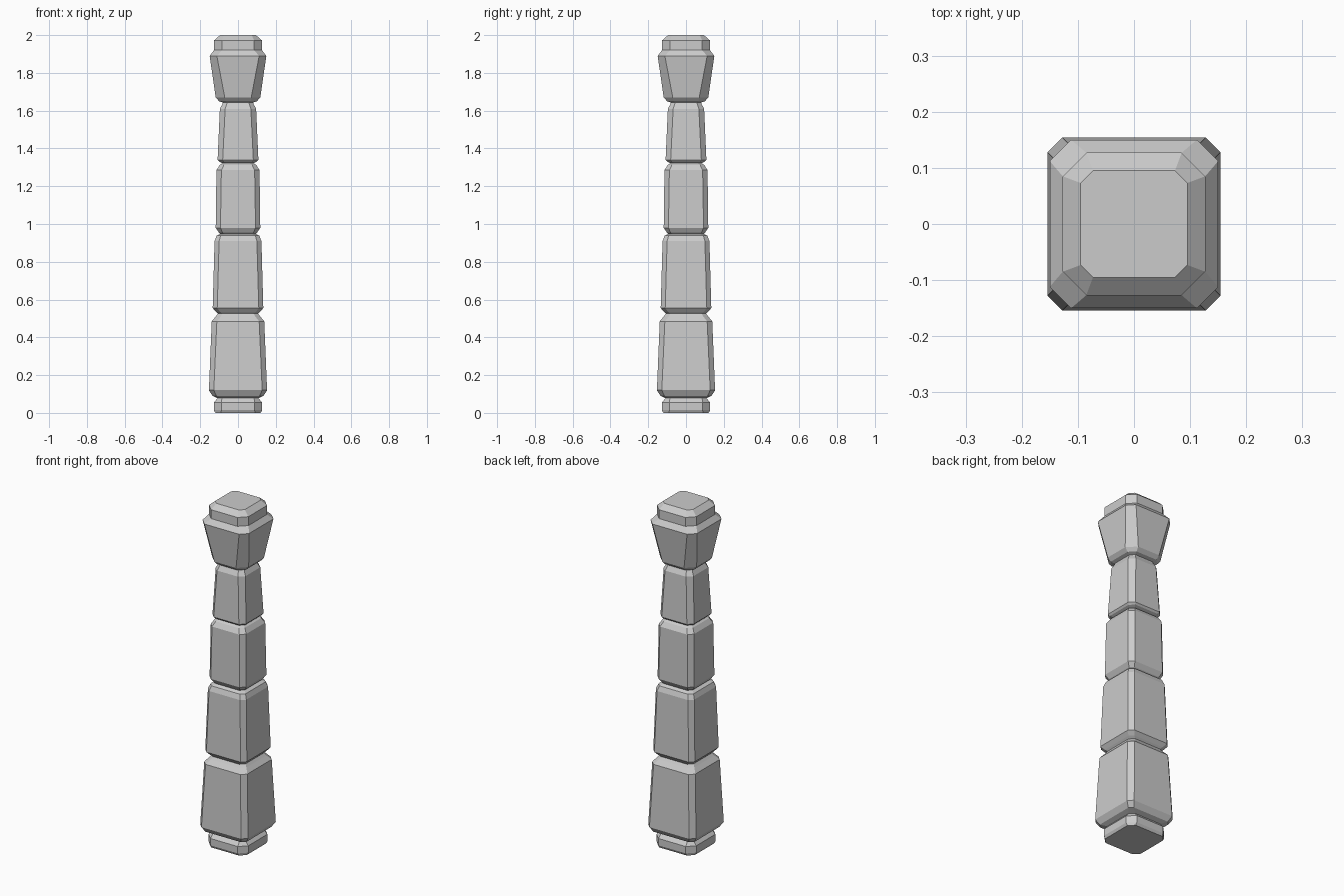
import bpy, bmesh

if "Cube" in bpy.data.objects:
    bpy.data.objects.remove(bpy.data.objects["Cube"])


def ring(bm, half, flat, z):
    """Square with cut corners: half-width and half-length of each flat side."""
    pts = [(half, -flat), (half, flat), (flat, half), (-flat, half),
           (-half, flat), (-half, -flat), (-flat, -half), (flat, -half)]
    return [bm.verts.new((x, y, z)) for x, y in pts]


def loft(name, profile, close_bottom=False, close_top=False):
    """Stack cut-corner rings from (z, half, flat) and skin them with flat faces."""
    bm = bmesh.new()
    rings = [ring(bm, h, f, z) for z, h, f in profile]
    for a, b in zip(rings, rings[1:]):
        for i in range(8):
            j = (i + 1) % 8
            bm.faces.new((a[i], a[j], b[j], b[i]))
    if close_bottom:
        bm.faces.new(rings[0][::-1])
    if close_top:
        bm.faces.new(rings[-1])
    mesh = bpy.data.meshes.new(name)
    bm.to_mesh(mesh)
    bm.free()
    obj = bpy.data.objects.new(name, mesh)
    bpy.context.collection.objects.link(obj)
    return obj


# Foot
loft("foot", [(0, .12, .09), (.015, .128, .088), (.055, .128, .088),
              (.078, .108, .085)], close_bottom=True)

# Tapered shaft blocks, each meeting the next at a pinched neck
loft("shaft_block_1", [(.078, .108, .085), (.09, .135, .115), (.12, .154, .128),
                       (.485, .139, .112), (.51, .118, .092), (.525, .107, .083)])
loft("shaft_block_2", [(.525, .107, .083), (.535, .117, .095), (.555, .134, .11),
                       (.91, .124, .1), (.938, .113, .092), (.948, .094, .072)])
loft("shaft_block_3", [(.948, .094, .072), (.955, .102, .082), (.98, .118, .093),
                       (1.285, .114, .088), (1.312, .097, .075), (1.322, .082, .063)])
loft("shaft_block_4", [(1.322, .082, .063), (1.33, .1, .075), (1.34, .108, .081),
                       (1.61, .096, .068), (1.634, .083, .06), (1.643, .08, .058)])

# Flared head and stepped cap
loft("head_block", [(1.643, .08, .058), (1.65, .1, .067), (1.67, .118, .07),
                    (1.89, .15, .112), (1.92, .127, .085)])
loft("cap", [(1.92, .127, .085), (1.972, .127, .085), (2.0, .095, .073)],
     close_top=True)
